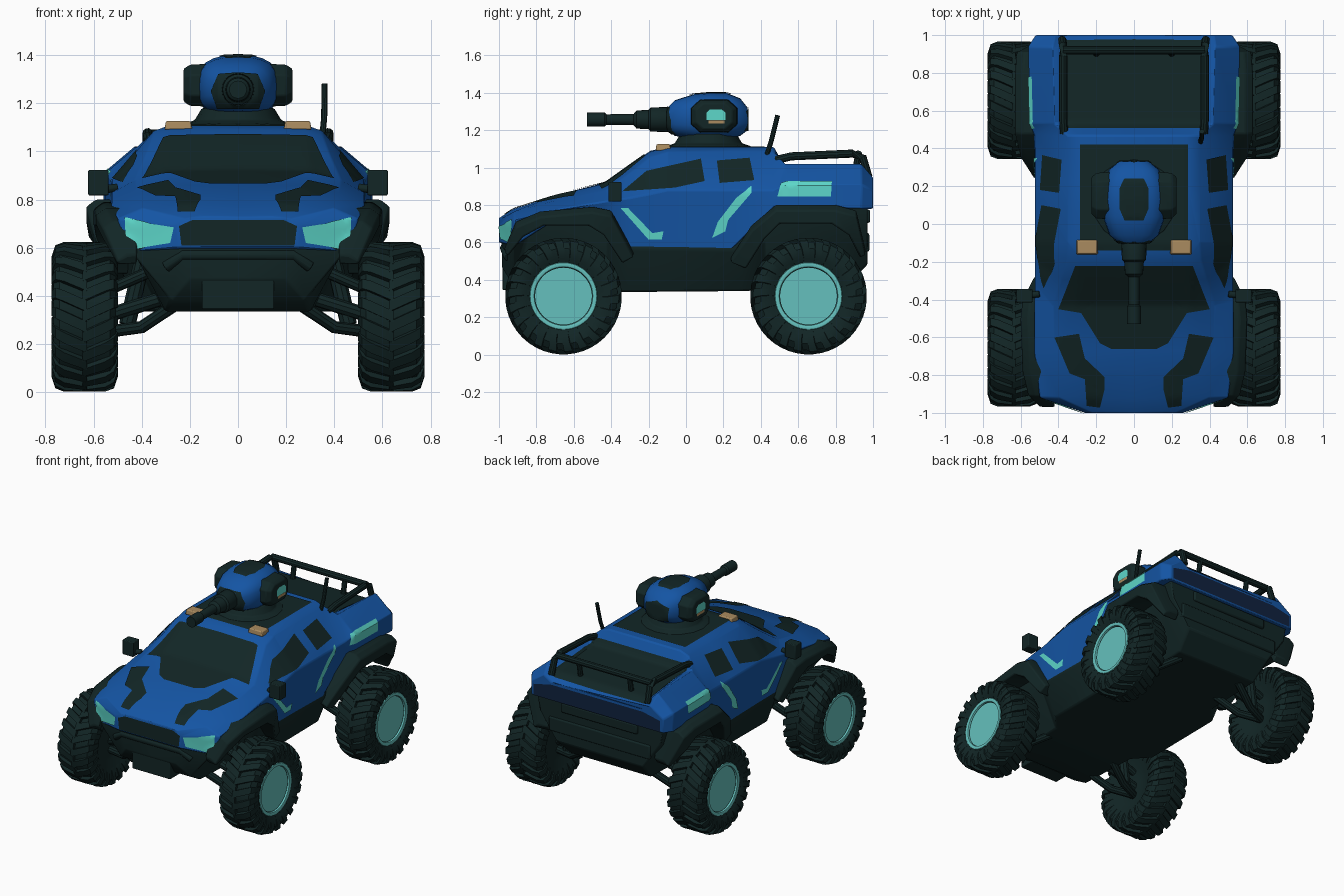
import bpy, bmesh, math
from mathutils import Vector
from mathutils.bvhtree import BVHTree

if "Cube" in bpy.data.objects:
    bpy.data.objects.remove(bpy.data.objects["Cube"])


def material(name, rgb):
    m = bpy.data.materials.new(name)
    m.diffuse_color = (*rgb, 1)
    m.use_nodes = True
    m.node_tree.nodes["Principled BSDF"].inputs["Base Color"].default_value = m.diffuse_color
    return m


DARK = material("dark_trim", (0.006, 0.019, 0.019))
BLUE = material("body_blue", (0.007, 0.09, 0.37))
NAVY = material("rear_navy", (0.005, 0.016, 0.05))
CYAN = material("cyan_light", (0.11, 0.68, 0.59))
GLOW = material("rim_glow", (0.13, 0.53, 0.51))
AMBER = material("amber_lamp", (0.40, 0.26, 0.115))


def finish(name, bm, mat, mirror, bevel=0, angle=35):
    for f in bm.faces:
        f.smooth = True
    for e in bm.edges:
        e.smooth = len(e.link_faces) == 2 and e.calc_face_angle(0) < math.radians(angle)
    me = bpy.data.meshes.new(name)
    bm.to_mesh(me)
    bm.free()
    me.materials.append(mat)
    ob = bpy.data.objects.new(name, me)
    bpy.context.collection.objects.link(ob)
    if bevel:
        b = ob.modifiers.new("bevel", 'BEVEL')
        b.width, b.segments, b.limit_method = bevel, 2, 'ANGLE'
    if mirror:
        ob.modifiers.new("mirror", 'MIRROR')
    return ob


def build(name, lofts, mat, mirror=False, bevel=0, tri=False):
    """Skin every list of rings into a closed solid."""
    bm = bmesh.new()
    for rings in lofts:
        vs = [[bm.verts.new(p) for p in r] for r in rings]
        n = len(vs[0])
        for a, b in zip(vs, vs[1:]):
            for i in range(n):
                bm.faces.new((a[i], a[(i + 1) % n], b[(i + 1) % n], b[i]))
        bm.faces.new(vs[0])
        bm.faces.new(vs[-1])
    if tri:
        bmesh.ops.triangulate(bm, faces=bm.faces[:])
    bmesh.ops.recalc_face_normals(bm, faces=bm.faces[:])
    return finish(name, bm, mat, mirror, bevel)


def sections(table):
    """Half sections (x, z) at each y, first point on the centre line."""
    return [[(x, y, z) for x, z in h] + [(-x, y, z) for x, z in reversed(h) if x > 0]
            for y, h in table]


def box(c, s, top=1.0):
    x, y, z = c
    return [[(x + i * s[0] / 2 * k, y + j * s[1] / 2 * k, z + d * s[2] / 2)
             for i, j in ((-1, -1), (1, -1), (1, 1), (-1, 1))] for d, k in ((-1, 1), (1, top))]


def lathe(profile, c, axis, n=32):
    e = [Vector((1, 0, 0)), Vector((0, 1, 0)), Vector((0, 0, 1))]
    a, u, v = e[axis], e[(axis + 1) % 3], e[(axis + 2) % 3]
    return [[Vector(c) + a * d + u * r * math.cos(t * math.tau / n) + v * r * math.sin(t * math.tau / n)
             for t in range(n)] for d, r in profile]


def tube(pts, r, n=10):
    pts = [Vector(p) for p in pts]
    out = []
    for i, p in enumerate(pts):
        d = (pts[min(i + 1, len(pts) - 1)] - pts[max(i - 1, 0)]).normalized()
        u = d.cross(Vector((0.13, 0.2, 1) if abs(d.z) < 0.8 else (1, 0.1, 0))).normalized()
        v = d.cross(u)
        out.append([p + (u * math.cos(k * math.tau / n) + v * math.sin(k * math.tau / n)) * r
                    for k in range(n)])
    return out


VIEWS = {'side': (lambda a, b: (3, a, b), (-1, 0, 0)), 'top': (lambda a, b: (a, b, 3), (0, 0, -1)),
         'front': (lambda a, b: (a, -3, b), (0, 1, 0)), 'rear': (lambda a, b: (a, 3, b), (0, -1, 0))}


def decal(name, pts, view, tree, mat, step=0.02):
    """Thin painted plate: a flat outline cut into a grid and laid on the surface."""
    place, d = VIEWS[view][0], Vector(VIEWS[view][1])
    bm = bmesh.new()
    bm.faces.new([bm.verts.new(place(*p)) for p in pts])
    bmesh.ops.triangulate(bm, faces=bm.faces[:])
    for ax in range(3):
        if abs(d[ax]) < 0.5:
            lo, hi = min(v.co[ax] for v in bm.verts), max(v.co[ax] for v in bm.verts)
            no = Vector([float(i == ax) for i in range(3)])
            for k in range(1, int((hi - lo) / step) + 1):
                bmesh.ops.bisect_plane(bm, geom=bm.verts[:] + bm.edges[:] + bm.faces[:],
                                       plane_co=no * (lo + k * step), plane_no=no, dist=1e-5)
    for v in bm.verts:
        hit, no, _, _ = tree.ray_cast(v.co, d)
        if hit is None:
            hit, no, _, _ = tree.find_nearest(v.co + d * 2)
        off = no * 0.005
        if abs(v.co.x) < 1e-5:
            off.x = 0
        v.co = hit + off
    bm.normal_update()
    bmesh.ops.reverse_faces(bm, faces=[f for f in bm.faces if f.normal.dot(d) > 0])
    return finish(name, bm, mat, True)


def surface(*obs):
    vs, fs = [], []
    for o in obs:
        k = len(vs)
        vs += [v.co.copy() for v in o.data.vertices]
        fs += [[i + k for i in p.vertices] for p in o.data.polygons]
    return BVHTree.FromPolygons(vs, fs)


# Blue upper body
cab = [(0, 1.11), (.28, 1.11), (.35, 1.085), (.525, .88)]
upper = build("upper_body", [sections([
    (-1.0, [(0, .73), (.15, .73), (.22, .72), (.26, .69), (.25, .60)]),
    (-.92, [(0, .78), (.20, .78), (.40, .765), (.50, .72), (.47, .58)]),
    (-.67, [(0, .86), (.25, .86), (.42, .83), (.53, .78), (.50, .74)]),
    (-.43, [(0, .92), (.30, .915), (.43, .88), (.53, .82), (.51, .76)]),
    (-.29, [(0, 1.02), (.29, 1.015), (.385, .98), (.525, .84), (.50, .56)]),
    (-.19, [(0, 1.09), (.28, 1.085), (.355, 1.06), (.525, .86), (.50, .56)]),
    (-.10, cab + [(.50, .56)]), (.23, cab + [(.50, .55)]), (.47, cab + [(.53, .79)]),
    (.53, [(0, 1.0), (.36, 1.0), (.42, 1.02), (.55, .91), (.55, .79)]),
    (.94, [(0, .96), (.37, .96), (.43, 1.02), (.56, .91), (.56, .78)]),
    (1.0, [(0, .91), (.36, .91), (.42, .95), (.52, .88), (.52, .78)])])], BLUE, bevel=.01, tri=True)

# Dark lower hull and belly
lower = build("lower_hull", [sections([
    (-.985, [(0, .66), (.22, .66), (.24, .58), (.20, .47), (0, .47)]),
    (-.93, [(0, .70), (.45, .70), (.48, .62), (.28, .38), (0, .38)]),
    (-.85, [(0, .74), (.46, .74), (.45, .62), (.30, .335), (0, .335)]),
    (-.42, [(0, .74), (.46, .74), (.45, .60), (.32, .335), (0, .335)]),
    (-.31, [(0, .70), (.47, .70), (.505, .565), (.42, .335), (0, .335)]),
    (.30, [(0, .70), (.47, .70), (.505, .555), (.42, .34), (0, .34)]),
    (.42, [(0, .78), (.46, .78), (.45, .60), (.32, .345), (0, .345)]),
    (.85, [(0, .80), (.50, .80), (.47, .62), (.32, .36), (0, .36)]),
    (.97, [(0, .80), (.50, .80), (.48, .68), (.34, .48), (0, .48)])])], DARK, bevel=.01, tri=True)
hull = surface(upper, lower)

# Glass, dark panels and light strips laid on the body
decal("windshield_and_cowl", [(0, -.22), (.31, -.22), (.40, -.45), (.28, -.47), (.18, -.63), (.12, -.66),
                              (0, -.66)], 'top', hull, DARK)
decal("roof_panel", [(0, -.14), (.285, -.14), (.285, .42), (0, .42)], 'top', hull, DARK)
decal("bed_floor", [(0, .505), (.375, .505), (.385, .97), (0, .975)], 'top', hull, DARK)
decal("hood_vent", [(.42, -.60), (.29, -.58), (.26, -.71), (.155, -.81), (.155, -.87), (.18, -.97),
                    (.25, -.96), (.26, -.82), (.34, -.79)], 'top', hull, DARK)
decal("headlight", [(.47, .725), (.36, .70), (.265, .685), (.28, .62), (.42, .597), (.465, .65)],
      'front', hull, CYAN)
decal("grille_panel", [(0, .61), (.235, .61), (.245, .69), (.19, .715), (0, .715)], 'front', hull, DARK)
decal("front_window", [(-.34, .87), (-.21, .98), (.08, 1.045), (.10, .925), (-.06, .89)], 'side', hull, DARK)
decal("rear_window", [(.165, 1.035), (.34, 1.05), (.365, .93), (.18, .915)], 'side', hull, DARK)
decal("door_front_strip", [(-.35, .785), (-.31, .785), (-.18, .65), (-.12, .66), (-.13, .615),
                           (-.20, .615)], 'side', hull, CYAN)
decal("door_rear_strip", [(.14, .625), (.17, .71), (.27, .84), (.35, .90), (.35, .865), (.225, .72),
                          (.21, .66)], 'side', hull, CYAN)
decal("rear_side_light", [(.49, .845), (.51, .915), (.54, .925), (.78, .925), (.775, .845)], 'side', hull, CYAN)
decal("tail_panel", [(0, .785), (.50, .785), (.50, .865), (.36, .895), (0, .895)], 'rear', hull, NAVY)


# Fender flares: (outer y, z, inner y, z, width)
def flare(path):
    return [[(.42, a, b), (w - .04, a, b), (w, a, b - .03), (w, c, d), (.42, c, d)]
            for a, b, c, d, w in path]


build("front_fender", [flare([
    (-.97, .57, -.95, .53, .50), (-.91, .71, -.87, .63, .56), (-.78, .765, -.76, .69, .59),
    (-.50, .79, -.52, .69, .60), (-.40, .77, -.44, .64, .59), (-.28, .55, -.34, .49, .53)])],
    DARK, True, .008)
build("rear_fender", [flare([
    (.24, .52, .32, .46, .53), (.35, .69, .42, .62, .60), (.48, .80, .50, .70, .63),
    (.80, .80, .78, .70, .63), (.91, .77, .87, .64, .62), (.96, .56, .93, .52, .53)])],
    DARK, True, .008)

# Bumpers and grille bars
build("front_bumper", [box((0, -.925, .44), (.30, .11, .19)),
                       tube([(-.30, -.95, .52), (-.23, -.97, .57), (.23, -.97, .57), (.30, -.95, .52)], .025),
                       tube([(-.24, -.965, .58), (-.18, -.978, .675), (.18, -.978, .675),
                             (.24, -.965, .58)], .02)], DARK, bevel=.008)
build("rear_bumper", [box((0, .945, .60), (.80, .07, .10)), box((0, .96, .74), (.60, .05, .07))],
      DARK, bevel=.01)

# Mirrors, roof lamps, antenna and bed rail
build("side_mirror", [box((.58, -.38, .87), (.085, .07, .105)),
                      tube([(.50, -.37, .85), (.57, -.38, .84)], .018)], DARK, True, .012)
build("roof_lamp", [box((.248, -.122, 1.108), (.115, .08, .035), .9)], AMBER, True, .006)
build("antenna", [tube([(.35, .43, 1.06), (.358, .455, 1.14), (.36, .49, 1.28)], .013)], DARK)
build("bed_rail", [tube([(.37, .48, 1.04), (.375, .56, 1.06), (.375, .89, 1.075), (.375, .945, 1.055),
                         (.38, .975, .95)], .022), tube([(0, .92, 1.07), (.375, .92, 1.07)], .022),
                   tube([(.2, .92, 1.06), (.2, .90, .95)], .018)], DARK, True)

# Wheels with chevron tread, glowing rims and suspension
TYRE = [(-.09, .06), (-.09, .13), (-.12, .19), (-.13, .255), (-.105, .29), (.105, .29), (.13, .255),
        (.126, .20), (.113, .184), (.105, .152), (.08, .145), (.075, .095), (.095, .085), (.10, .05)]
LUG = [(-.01, .312, 0), (.085, .312, .14), (.122, .297, .20), (.1375, .25, .23), (.13, .215, .24)]


def lug(c, k, s):
    rings = []
    for x, r, t in LUG:
        a = (k + (0.5 if s < 0 else 0)) * math.tau / 22 + t
        rings.append([(c[0] + s * (x if q == r else x * .9), c[1] + q * math.sin(b), c[2] + q * math.cos(b))
                      for q, b in ((r, a - .075), (r, a + .075), (r - .035, a + .085), (r - .035, a - .085))])
    return rings


for end, y in (("front", -.655), ("rear", .655)):
    c = (.637, y, .313)
    build(end + "_wheel", [lathe(TYRE, c, 0, 44)] + [lug(c, k, s) for k in range(22) for s in (-1, 1)],
          DARK, True)
    build(end + "_rim_glow", [lathe([(.10, .153), (.117, .157), (.121, .168), (.119, .178), (.105, .184)],
                                    c, 0, 48)], GLOW, True)
    build(end + "_suspension", [
        tube([(.25, y - .12, .37), (.40, y - .06, .27), (.55, y, .25)], .026),
        tube([(.25, y + .12, .37), (.40, y + .06, .27), (.55, y, .25)], .026),
        tube([(.32, y, .52), (.55, y, .42)], .024), tube([(.28, y, .40), (.56, y, .313)], .03),
        tube([(.38, y + .06, .62), (.46, y + .02, .28)], .035)], DARK, True)

# Turret
build("turret_base", [lathe([(1.09, .225), (1.115, .225), (1.13, .18), (1.18, .15)], (0, .12, 0), 2, 16)],
      DARK, bevel=.006)
turret = build("turret_body", [[[(rx * math.copysign(abs(math.cos(t)) ** .75, math.cos(t)), y,
                                 zc + rz * math.copysign(abs(math.sin(t)) ** .75, math.sin(t)))
                                for t in [k * math.tau / 24 for k in range(24)]]
                               for y, rx, rz, zc in (
    (-.10, .08, .06, 1.26), (-.06, .13, .095, 1.265), (.04, .165, .122, 1.27), (.13, .172, .13, 1.27),
    (.22, .165, .126, 1.272), (.29, .13, .10, 1.27), (.33, .08, .06, 1.26))]], BLUE, tri=True)
dome = surface(turret)
decal("turret_mantlet", [(0, 1.18), (.085, 1.18), (.11, 1.25), (.08, 1.32), (0, 1.325)], 'front', dome, DARK)
decal("turret_top_strip", [(0, .02), (.05, .02), (.075, .08), (.075, .19), (.05, .24), (0, .24)],
      'top', dome, DARK)
decal("turret_back_panel", [(0, 1.20), (.08, 1.20), (.09, 1.30), (0, 1.33)], 'rear', dome, DARK)
pod = build("turret_pod", [[[(x, .15 + .12 * k * a, 1.275 + .085 * k * b) for a, b in (
    (-1, -.5), (-.6, -1), (.6, -1), (1, -.5), (1, .5), (.6, 1), (-.6, 1), (-1, .5))]
    for x, k in ((.12, 1.05), (.20, 1), (.226, .8))]], DARK, True, .006)
podside = surface(pod)
decal("turret_lens", [(.11, 1.255), (.11, 1.295), (.13, 1.312), (.19, 1.312), (.21, 1.295), (.21, 1.255)],
      'side', podside, CYAN)
decal("turret_marker", [(.12, 1.235), (.12, 1.253), (.205, 1.253), (.205, 1.235)], 'side', podside, AMBER)
build("gun_barrel", [lathe([(-.53, .022), (-.53, .037), (-.435, .037), (-.425, .028), (-.28, .03),
                            (-.265, .048), (-.20, .052), (-.19, .064), (-.08, .068), (-.04, .05)],
                           (0, 0, 1.257), 1, 20)], DARK)
